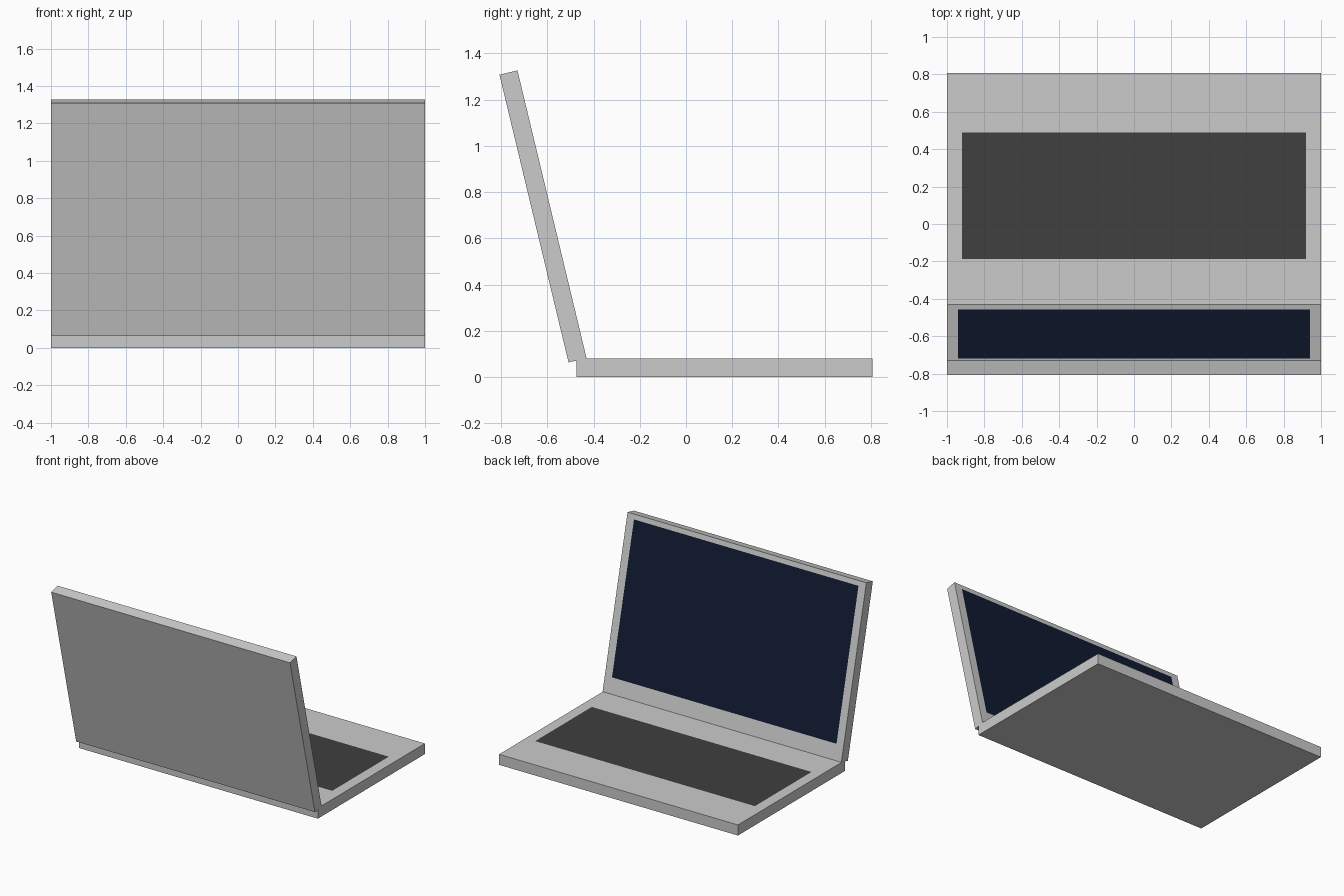
import bpy, bmesh, math

if "Cube" in bpy.data.objects:
    bpy.data.objects.remove(bpy.data.objects["Cube"])

WIDTH, LENGTH, THICK = 2.0, 1.28, 0.08
TILT = math.radians(13.5)


def colour(name, rgb):
    mat = bpy.data.materials.new(name)
    mat.diffuse_color = (*rgb, 1)
    mat.use_nodes = True
    mat.node_tree.nodes["Principled BSDF"].inputs["Base Color"].default_value = mat.diffuse_color
    return mat


def slab(name, panel_half, v0, v1, mat):
    """Flat box starting at y = 0, with a flush coloured panel on its top face."""
    bm = bmesh.new()

    def ring(half, a, b, z):
        return [bm.verts.new(p) for p in
                ((-half, a, z), (half, a, z), (half, b, z), (-half, b, z))]

    bottom = ring(WIDTH / 2, 0, LENGTH, 0)
    top = ring(WIDTH / 2, 0, LENGTH, THICK)
    panel = ring(panel_half, v0, v1, THICK)
    bm.faces.new(bottom[::-1])
    for lower, upper in ((bottom, top), (top, panel)):
        for i in range(4):
            j = (i + 1) % 4
            bm.faces.new((lower[i], lower[j], upper[j], upper[i]))
    bm.faces.new(panel).material_index = 1

    mesh = bpy.data.meshes.new(name)
    bm.to_mesh(mesh)
    bm.free()
    mesh.materials.append(None)
    mesh.materials.append(mat)
    obj = bpy.data.objects.new(name, mesh)
    bpy.context.collection.objects.link(obj)
    return obj


# Base with the keyboard area
base = slab("keyboard_base", 0.92, 0.286, 0.963,
            colour("keyboard_dark_grey", (0.05, 0.05, 0.05)))
base.location = (0, -0.473, 0)

# Lid leaning back from the hinge; its panel side faces the keyboard.
# Turned half round about z so that the slab's top looks towards +y once raised.
lid = slab("screen_lid", 0.94, 0.117, 1.243,
           colour("screen_navy", (0.005, 0.01, 0.03)))
lid.rotation_euler = (math.pi / 2 - TILT, 0, math.pi)
lid.location = (0, -0.508, 0.063)
for v in lid.data.vertices:      # stand the slab on its outer lower edge
    v.co.z -= 0.0
